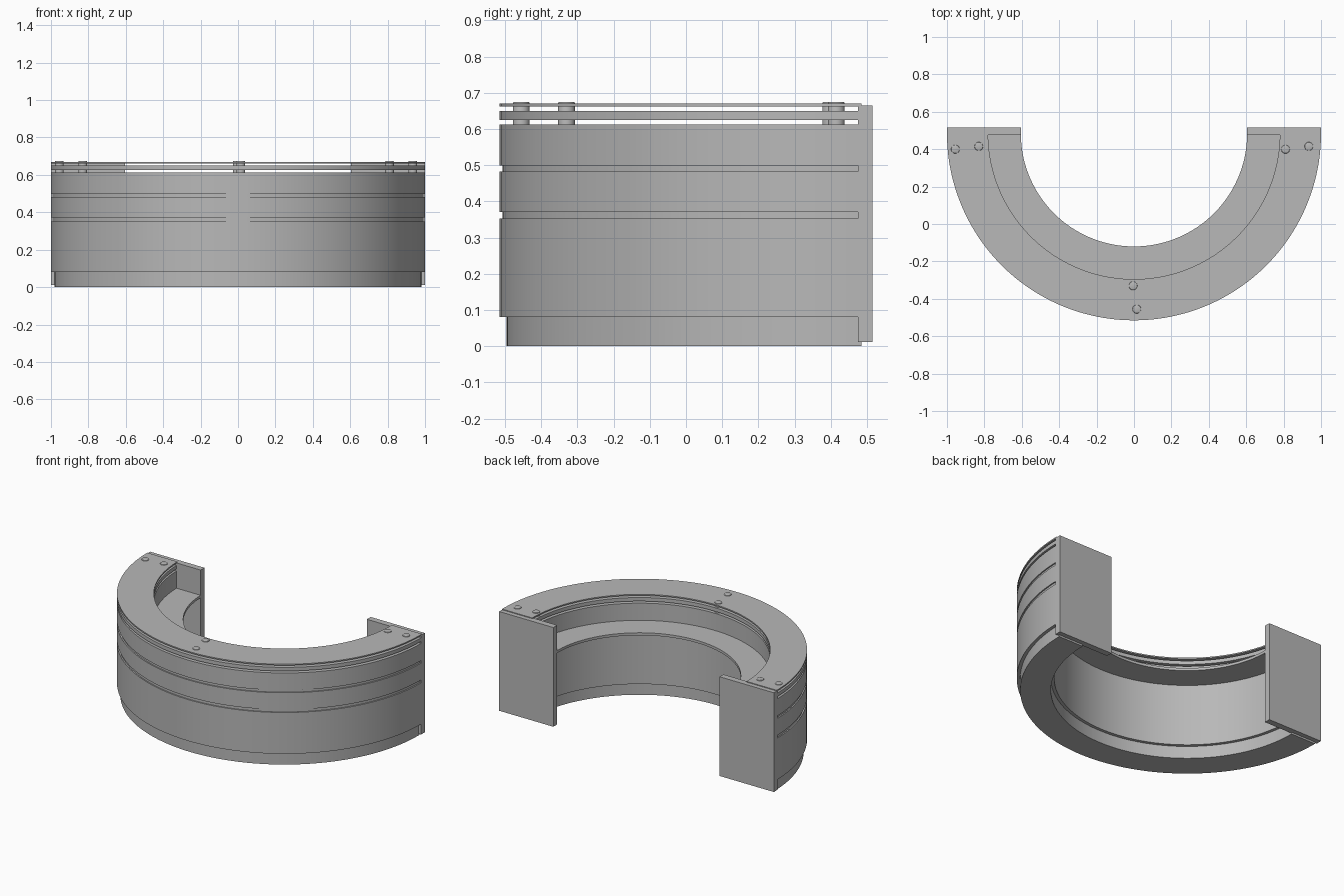
import bpy, bmesh, math

if "Cube" in bpy.data.objects:
    bpy.data.objects.remove(bpy.data.objects["Cube"])

CENTER_Y = 0.485
SEGMENTS = 96

grey = bpy.data.materials.new("plain_grey")
grey.use_nodes = True
grey.diffuse_color = (0.48, 0.48, 0.48, 1)
grey.node_tree.nodes["Principled BSDF"].inputs["Base Color"].default_value = (0.48, 0.48, 0.48, 1)


def finish(bm, name, smooth=True):
    bmesh.ops.recalc_face_normals(bm, faces=bm.faces[:])
    mesh = bpy.data.meshes.new(name)
    bm.to_mesh(mesh)
    bm.free()
    mesh.materials.append(grey)
    obj = bpy.data.objects.new(name, mesh)
    bpy.context.collection.objects.link(obj)
    if smooth:
        bpy.ops.object.select_all(action='DESELECT')
        obj.select_set(True)
        bpy.context.view_layer.objects.active = obj
        bpy.ops.object.shade_smooth_by_angle(angle=math.radians(30))
    return obj


def half_ring(name, profile):
    """Sweep a closed (radius, height) profile through the front half turn."""
    bm = bmesh.new()
    loops = []
    for i in range(SEGMENTS + 1):
        a = math.pi * (1 + i / SEGMENTS)
        loops.append([bm.verts.new((r * math.cos(a), CENTER_Y + r * math.sin(a), z))
                      for r, z in profile])
    n = len(profile)
    for p, q in zip(loops, loops[1:]):
        for j in range(n):
            k = (j + 1) % n
            bm.faces.new((p[j], p[k], q[k], q[j]))
    bm.faces.new(loops[0])
    bm.faces.new(loops[-1])
    return finish(bm, name)


def flat_ring(name, inner, outer, low, high):
    return half_ring(name, [(inner, low), (outer, low), (outer, high), (inner, high)])


# Curved wall, built as stacked bands with shallow grooves between them
flat_ring("bottom_skirt", 0.80, 0.98, 0.0, 0.08)
flat_ring("lower_band", 0.78, 1.0, 0.08, 0.352)
flat_ring("lower_groove", 0.78, 0.992, 0.352, 0.371)
flat_ring("middle_band", 0.78, 1.0, 0.371, 0.482)
flat_ring("inner_shelf", 0.605, 0.992, 0.482, 0.499)
flat_ring("upper_band", 0.78, 1.0, 0.499, 0.612)

# Loose rings held above the wall
flat_ring("spacer_ring", 0.78, 1.0, 0.625, 0.649)
flat_ring("top_ring", 0.78, 1.0, 0.662, 0.670)

# Flat plates closing both ends
for side, label in ((1, "left"), (-1, "right")):
    bm = bmesh.new()
    bmesh.ops.create_cube(bm, size=1)
    for v in bm.verts:
        v.co.x = side * 0.8025 + v.co.x * 0.395
        v.co.y = 0.495 + v.co.y * 0.04
        v.co.z = 0.3385 + v.co.z * 0.653
    finish(bm, label + "_end_plate", smooth=False)

# Bolts through the loose rings
bolts = [(-0.955, 0.4), (-0.83, 0.415), (0.81, 0.4), (0.935, 0.415),
         (-0.005, -0.33), (0.015, -0.455)]
for i, (x, y) in enumerate(bolts):
    bm = bmesh.new()
    bmesh.ops.create_cone(bm, cap_ends=True, segments=24, radius1=0.023, radius2=0.023, depth=0.075)
    for v in bm.verts:
        v.co.x += x
        v.co.y += y
        v.co.z += 0.6375
    rim = [e for e in bm.edges if all(v.co.z > 0.67 for v in e.verts)]
    bmesh.ops.bevel(bm, geom=rim, offset=0.004, segments=2, affect='EDGES', profile=0.5)
    finish(bm, "bolt_%d" % (i + 1))
